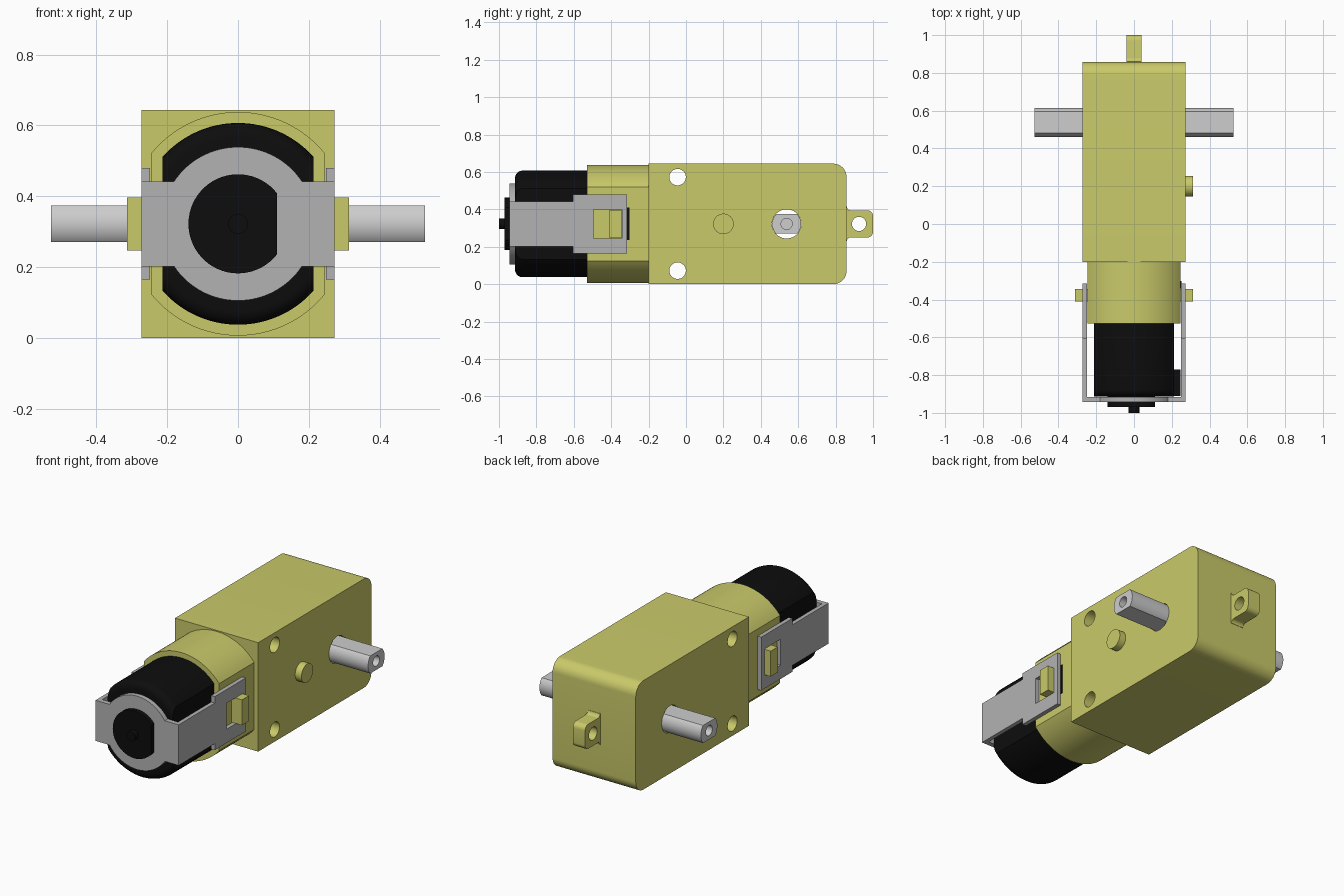
import bpy, bmesh
from math import sin, cos, pi, acos, asin

if "Cube" in bpy.data.objects:
    bpy.data.objects.remove(bpy.data.objects["Cube"])

MID = 0.322  # height of the motor axis


def material(name, rgb):
    m = bpy.data.materials.new(name)
    m.use_nodes = True
    m.diffuse_color = (*rgb, 1)
    m.node_tree.nodes["Principled BSDF"].inputs["Base Color"].default_value = (*rgb, 1)
    return m


YELLOW = material("yellow plastic", (0.59, 0.59, 0.145))
BLACK = material("black plastic", (0.004, 0.004, 0.004))
GREY = material("grey clip", (0.45, 0.45, 0.45))
LIGHT = material("light grey shaft", (0.61, 0.61, 0.61))


# Outlines, as lists of 2D points about the motor axis
def arc(r, a, b, n=32, cx=0, cy=0):
    return [(cx + r * cos(a + (b - a) * i / n), cy + r * sin(a + (b - a) * i / n))
            for i in range(n + 1)]


def circle(r, cx=0, cy=0, n=48):
    return arc(r, 0, 2 * pi, n, cx, cy)[:-1]


def flat_sided(r, lim):
    a = acos(lim / r)
    return arc(r, a, pi - a) + arc(r, pi + a, 2 * pi - a)


def rect(u0, u1, v):
    return [(u0, -v), (u1, -v), (u1, v), (u0, v)]


def loft(name, axis, rings, mat):
    """Join equal outlines placed along X (outline is y, z) or Y (outline is x, z)."""
    bm = bmesh.new()
    loops = []
    for t, pts in rings:
        loops.append([bm.verts.new((t, u, v + MID) if axis == "X" else (u, t, v + MID))
                      for u, v in pts])
    for a, b in zip(loops, loops[1:]):
        for i in range(len(a)):
            j = (i + 1) % len(a)
            bm.faces.new((a[i], a[j], b[j], b[i]))
    bm.faces.new(loops[0])
    bm.faces.new(loops[-1])
    bmesh.ops.recalc_face_normals(bm, faces=bm.faces)
    mesh = bpy.data.meshes.new(name)
    bm.to_mesh(mesh)
    bm.free()
    mesh.materials.append(mat)
    ob = bpy.data.objects.new(name, mesh)
    bpy.context.collection.objects.link(ob)
    return ob


def prism(name, axis, pts, a, b, mat):
    return loft(name, axis, [(a, pts), (b, pts)], mat)


def activate(ob):
    bpy.ops.object.select_all(action="DESELECT")
    ob.select_set(True)
    bpy.context.view_layer.objects.active = ob


def cut(ob, pts, a, b):
    cutter = prism("cutter", "X", pts, a, b, ob.data.materials[0])
    cutter.hide_render = True
    mod = ob.modifiers.new("cut", "BOOLEAN")
    mod.operation, mod.solver, mod.object = "DIFFERENCE", "EXACT", cutter
    activate(ob)
    bpy.ops.object.modifier_apply(modifier=mod.name)
    bpy.data.objects.remove(cutter)


# Gearbox with rounded back edges, screw holes and shaft bore
R = 0.07
box = ([(-0.2, -MID)] + arc(R, -pi / 2, 0, 10, 0.858 - R, -MID + R)
       + arc(R, 0, pi / 2, 10, 0.858 - R, MID - R) + [(-0.2, MID)])
gearbox = prism("gearbox", "X", box, -0.272, 0.272, YELLOW)
for z in (-0.25, 0.25):
    cut(gearbox, circle(0.044, -0.045, z), -0.4, 0.4)
SHAFT_Y = 0.538
cut(gearbox, circle(0.078, SHAFT_Y), -0.4, 0.4)
prism("side_peg", "X", circle(0.055, 0.2), 0.25, 0.313, YELLOW)

# Mounting tab with filleted root
upper = (arc(0.03, 0, pi / 2, 6, 0.97, 0.0425)
         + arc(0.02, -pi / 2, -pi, 6, 0.88, 0.0925) + [(0.84, 0.0925)])
tab = prism("mounting_tab", "X", upper + [(y, -z) for y, z in reversed(upper)],
            -0.04, 0.04, YELLOW)
cut(tab, circle(0.038, 0.925), -0.1, 0.1)

# Output shaft with two flats and blind end holes
profile = [(SHAFT_Y + v, u) for u, v in flat_sided(0.077, 0.052)]
shaft = prism("output_shaft", "X", profile, -0.528, 0.528, LIGHT)
for s in (-1, 1):
    cut(shaft, circle(0.03, SHAFT_Y), s * 0.4, s * 0.6)

# Motor collar and motor can with a rounded front rim
prism("motor_collar", "Y", flat_sided(0.316, 0.246), -0.528, -0.19, YELLOW)
rim = [(-0.874 - 0.04 * sin(k * pi / 12), flat_sided(0.245 + 0.04 * cos(k * pi / 12), 0.213))
       for k in range(6, -1, -1)]
loft("motor_can", "Y", rim + [(-0.5, flat_sided(0.285, 0.213))], BLACK)
prism("motor_terminal", "X", rect(-0.91, -0.77, 0.08), 0.2, 0.245, BLACK)

# Motor end cap with one flat side, and the rear spindle
a = acos(0.11 / 0.14)
prism("end_cap", "Y", arc(0.14, a, 2 * pi - a, 48), -0.97, -0.9, BLACK)
prism("spindle", "Y", circle(0.028), -1.0, -0.96, BLACK)

# Clip front plate: a disc joined to a straight band
a = asin(0.12 / 0.217)
plate = (arc(0.217, a, pi - a) + [(-0.272, 0.12), (-0.272, -0.12)]
         + arc(0.217, pi + a, 2 * pi - a) + [(0.272, -0.12), (0.272, 0.12)])
prism("clip_plate", "Y", plate, -0.943, -0.915, GREY)

# Clip arms with windows, and the collar lugs that catch in them
arm = [(-0.916, -0.12), (-0.605, -0.12), (-0.605, -0.158), (-0.315, -0.158),
       (-0.315, 0.158), (-0.605, 0.158), (-0.605, 0.12), (-0.916, 0.12)]
for side, s in (("left", 1), ("right", -1)):
    ob = prism(side + "_clip_arm", "X", arm, s * 0.248, s * 0.272, GREY)
    cut(ob, rect(-0.495, -0.343, 0.077), s * 0.2, s * 0.3)
    prism(side + "_collar_lug", "X", rect(-0.41, -0.344, 0.075), s * 0.2, s * 0.313, YELLOW)
prism("insulating_strip", "X", rect(-0.342, -0.302, 0.087), 0.24, 0.251, BLACK)

# Smooth curved walls, keep edges sharp
for ob in bpy.context.collection.objects:
    if ob.type == "MESH":
        activate(ob)
        bpy.ops.object.shade_smooth_by_angle(angle=0.5)
